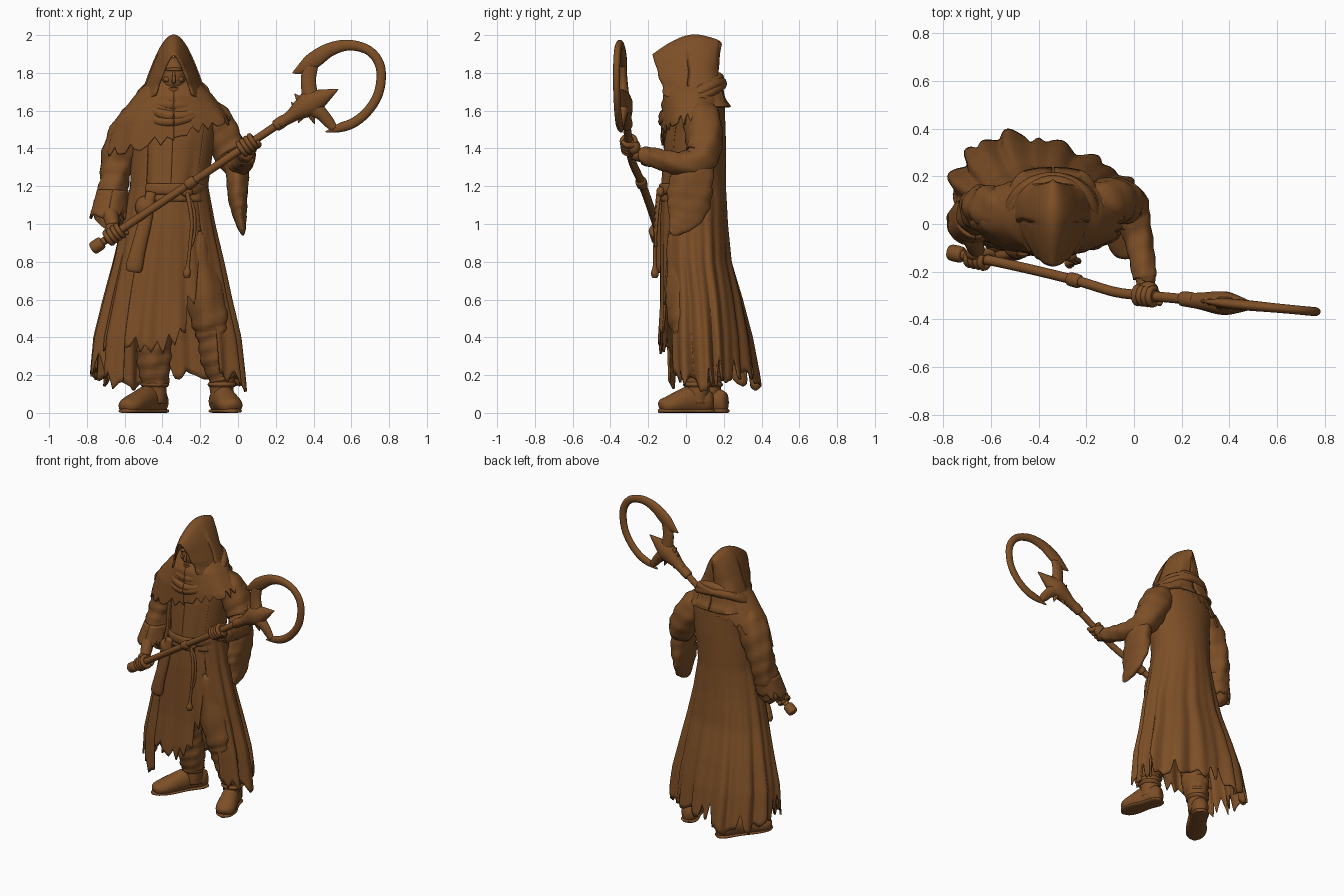
import bpy, math, random
from mathutils import Vector as V

random.seed(4)
mat = bpy.data.materials.new("warm brown")
mat.diffuse_color = (0.205, 0.078, 0.02, 1)


def make(name, verts, faces, thick=0):
    me = bpy.data.meshes.new(name)
    me.from_pydata([(v[0], v[1], max(v[2], 0)) for v in verts], [], faces)
    me.materials.append(mat)
    for p in me.polygons:
        p.use_smooth = True
    ob = bpy.data.objects.new(name, me)
    bpy.context.collection.objects.link(ob)
    if thick:
        m = ob.modifiers.new("thickness", 'SOLIDIFY')
        m.thickness, m.offset = thick, 0
    return ob


def grid_faces(rows, n, wrap):
    return [(r * n + i, r * n + (i + 1) % n, (r + 1) * n + (i + 1) % n, (r + 1) * n + i)
            for r in range(rows - 1) for i in range(n if wrap else n - 1)]


def spline(keys, sub):
    """Catmull-Rom through tuples of equal length."""
    out = []
    for i in range(len(keys) - 1):
        p = [keys[max(0, min(len(keys) - 1, i + k))] for k in (-1, 0, 1, 2)]
        for s in range(sub):
            t = s / sub
            out.append([0.5 * (2 * b + (c - a) * t + (2 * a - 5 * b + 4 * c - d) * t * t
                        + (3 * b - a - 3 * c + d) * t ** 3) for a, b, c, d in zip(*p)])
    return out + [list(keys[-1])]


def tube(name, keys, ref=(0, 1, 0), sub=5, n=16, wrinkle=0):
    """keys: x, y, z, half width, half depth along ref."""
    pts = spline([k if len(k) == 5 else (*k, k[3]) for k in keys], sub)
    verts = []
    for i, p in enumerate(pts):
        t = V(pts[min(i + 1, len(pts) - 1)][:3]) - V(pts[max(i - 1, 0)][:3])
        a = t.cross(V(ref)).normalized()
        b = a.cross(t).normalized()
        for j in range(n):
            q = 2 * math.pi * j / n
            w = 1 + wrinkle * math.sin(3 * q + i * 1.1) * math.cos(q * 2 - i * 0.6)
            verts.append(V(p[:3]) + (a * math.cos(q) * max(p[3], .002) + b * math.sin(q) * max(p[4], .002)) * w)
    m = len(pts)
    return make(name, verts, grid_faces(m, n, True) + [tuple(range(n))[::-1], tuple(range((m - 1) * n, m * n))])


def ball(name, c, r, n=20):
    verts = [(c[0] + r[0] * math.sin(f) * math.cos(q), c[1] + r[1] * math.sin(f) * math.sin(q), c[2] + r[2] * math.cos(f))
             for f in [math.pi * (i + .02) / 12.04 for i in range(13)]
             for q in [2 * math.pi * j / n for j in range(n)]]
    return make(name, verts, grid_faces(13, n, True))


def level(levels, z):
    for a, b in zip(levels, levels[1:]):
        if z >= b[0]:
            t = min(1, max(0, (a[0] - z) / (a[0] - b[0])))
            return [u + (v - u) * t for u, v in zip(a[1:], b[1:])]
    return levels[-1][1:]


def sheet(name, levels, a0, a1, top, hem, fold, ragged, scale=1.0, n=180, rows=36, waves=13, start=9):
    """Hanging cloth; angle 0 faces front, 90 faces +x; hem(angle) gives its height, folds begin below start."""
    k = n // 3
    start = min(start, top)
    teeth = [random.uniform(0, 1) * (1 if i % 2 else .35) for i in range(k + 2)]
    verts = []
    for r in range(rows):
        t = r / (rows - 1)
        for i in range(n):
            d = a0 + (a1 - a0) * i / (n - 1)
            a = math.radians(d)
            u = i / (n - 1) * k
            tooth = teeth[int(u)] + (teeth[int(u) + 1] - teeth[int(u)]) * (u % 1)
            z = top + (hem(d) + ragged * (tooth - .4) - top) * t
            cx, cy, rx, ry = level(levels, z)
            ramp = min(1, max(0, (start - z) / (start - min(hem(0), hem(180)))))
            f = scale + fold * ramp * (math.sin(waves * a) + .6 * math.sin((waves * 2 - 5) * a + 1 + 2 * t))
            x, y = rx * f * math.sin(a), -ry * f * math.cos(a)
            if y > 0:  # train sweeps to the rear left
                y += .25 * x * math.cos(a) * min(1, max(0, (1.1 - z) / .9))
            verts.append((cx + x, cy + y, z))
    return make(name, verts, grid_faces(rows, n, False), .012)


# Robe: torso, front skirt and long open coat
BODY = [(1.70, -.34, .06, .14, .11), (1.6, -.34, .06, .24, .13), (1.45, -.345, .045, .20, .15),
        (1.2, -.355, .035, .175, .16), (1.0, -.365, .035, .23, .17), (.8, -.37, .05, .285, .185),
        (.6, -.375, .075, .33, .21), (.4, -.375, .09, .375, .235), (.12, -.37, .11, .40, .25)]
COAT = [(1.70, -.34, .06, .15, .13), (1.6, -.34, .06, .24, .14), (1.45, -.345, .05, .215, .155),
        (1.2, -.365, .04, .20, .165), (1.0, -.37, .04, .24, .175)] + BODY[5:]
sheet("torso", BODY, 0, 360, 1.70, lambda d: 1.12, .025, 0, waves=9)
sheet("front_skirt", BODY, -62, 50, 1.2, lambda d: .37 + max(0, d - 12) * .019, .03, .15, .97, n=70, waves=15)
sheet("long_coat", COAT, 46, 323, 1.66, lambda d: .215 + .03 * math.sin(math.radians(3 * d)), .05, .19, start=1.3, rows=48)

# Shoulder mantle, lower over the left side of the picture
MANTLE = [(1.76, -.34, .05, .12, .12), (1.68, -.34, .04, .20, .155), (1.55, -.34, .04, .30, .165),
          (1.45, -.34, .04, .33, .168), (1.3, -.34, .04, .365, .175)]
sheet("shoulder_mantle", MANTLE, 0, 360, 1.76,
      lambda d: 1.46 + .09 * math.sin(math.radians(d)) + .16 * max(0, -math.cos(math.radians(d))), .015, .07, waves=8)

# Cowl folds round the neck
for i, (rx, ry, z, dip, r) in enumerate([(.12, .115, 1.715, .05, .034), (.145, .135, 1.69, .07, .034),
                                         (.165, .15, 1.665, .088, .032), (.18, .155, 1.645, .10, .028)]):
    tube(f"cowl_fold_{i}", [(-.34 + rx * math.sin(q), .035 - ry * math.cos(q), z - dip * math.cos(q) + .01 * math.sin(2 * q + 2 * i), r)
                            for q in [2 * math.pi * j / 16 for j in range(17)]], ref=(0, .01, 1), sub=3, n=10)

# Hood: pointed arches from the front rim to the back, each with its own lower edge
verts, NA = [], 41
arches = spline([(-.175, 1.893, .078, 1.68), (-.10, 1.945, .125, 1.66), (-.02, 1.985, .155, 1.64), (.05, 1.998, .165, 1.63),
                 (.12, 1.985, .155, 1.62), (.165, 1.97, .115, 1.62), (.18, 1.96, .06, 1.62), (.184, 1.95, .004, 1.62)], 4)
for y, zt, w, zb in arches:
    for i in range(NA):
        s = math.sin(math.pi * (i / (NA - 1) - .5))
        h = 1 - abs(s) ** 1.9
        if w < .1 and y > 0:  # rear closes as a vertical seam
            h = (1 - abs(2 * i / (NA - 1) - 1)) ** .8
        g = max(0, y) / .18
        shift = .065 * (1 - h) if y < 0 else g * (.045 * (1 - h) - .035 * math.sin(math.pi * h))
        crease = .007 * math.sin(16 * h + 14 * y) * (1 - h)
        verts.append((-.34 + (w + .02 * (1 - h) * (w > .01)) * s, y + shift + crease, zb + (zt - zb) * h))
make("hood", verts, grid_faces(len(arches), NA, False), .012)

# Face
ball("head", (-.34, -.022, 1.78), (.07, .088, .105))
ball("jaw", (-.34, -.06, 1.712), (.044, .05, .042))
ball("brow", (-.34, -.098, 1.818), (.05, .018, .01))
ball("mouth", (-.34, -.104, 1.724), (.02, .01, .006))
tube("nose", [(-.34, -.10, 1.81, .006), (-.34, -.117, 1.775, .009), (-.34, -.115, 1.755, .011), (-.34, -.10, 1.75, .006)], ref=(1, 0, 0), n=8)
for s in (-1, 1):
    ball("cheek", (-.34 + s * .035, -.083, 1.765), (.02, .02, .016))
tube("neck", [(-.34, .02, 1.74, .055), (-.34, .04, 1.58, .07)])

# Sleeves
tube("lowered_sleeve", [(-.50, .05, 1.60, .08), (-.57, .06, 1.50, .10), (-.63, .07, 1.36, .09), (-.655, .06, 1.24, .078, .09),
                        (-.67, .03, 1.13, .082, .09), (-.685, .01, 1.05, .09, .085), (-.69, 0, 1.035, .07, .07)], n=28, wrinkle=.10)
CUFF = [(1.2, -.66, .04, .075, .085), (1.0, -.695, 0, .098, .095)]
sheet("lowered_cuff", CUFF, 0, 360, 1.18, lambda d: 1.05, .06, .08, n=60, rows=8, waves=5)
tube("lowered_forearm", [(-.685, .02, 1.12, .045), (-.675, -.06, 1.05, .042), (-.66, -.11, .985, .034)])
tube("raised_sleeve", [(-.19, .07, 1.61, .08), (-.12, .09, 1.53, .10), (-.06, .095, 1.42, .095), (-.02, .07, 1.34, .085),
                       (.01, -.02, 1.32, .065), (.03, -.13, 1.34, .055), (.045, -.22, 1.36, .05), (.045, -.235, 1.362, .04)],
     ref=(1, .2, 0), n=28, wrinkle=.08)
tube("raised_forearm", [(.035, -.15, 1.34, .042), (.05, -.28, 1.375, .034)], ref=(1, 0, 0))
tube("hanging_sleeve", [(-.02, .06, 1.37, .065, .085), (-.003, .035, 1.24, .06, .112), (.0, .015, 1.13, .05, .118),
                        (.01, -.01, 1.04, .035, .092), (.02, -.05, .98, .02, .05), (.025, -.078, .95, .005, .018)], n=28, wrinkle=.07)

# Legs and boots: hip, knee, ankle, heel, toe
for side, hip, knee, ankle, heel, toe in [
        ("left", (-.44, .03, .95), (-.45, .05, .55), (-.44, .12, .15), (-.425, .165), (-.575, -.06)),
        ("right", (-.25, .0, .95), (-.16, .0, .55), (-.085, .06, .18), (-.10, .10), (-.035, -.10))]:
    tube(side + "_trouser", [(*hip, .10), (*knee, .10), *[(*[(k * (1 - f) + a * f) for k, a in zip(knee, ankle)], w) for f, w in ((.35, .09), (.7, .088))],
                             (*ankle, .07)], n=28, wrinkle=.10, sub=7)
    tube(side + "_boot_shaft", [(*ankle[:2], .30, .066), (*ankle[:2], .22, .07), (*ankle[:2], .14, .064), (*ankle[:2], .05, .06)], n=20, wrinkle=.04)
    for z in (.15, .2):
        tube(side + "_boot_strap", [(ankle[0], ankle[1], z - .014, .066), (ankle[0], ankle[1], z, .076), (ankle[0], ankle[1], z + .014, .066)], n=20)
    h, t = V((*heel, 0)), V((*toe, 0))

    def along(f, z, w, b):
        return (*(h.lerp(t, f) + V((0, 0, z))), w, b)
    tube(side + "_boot_foot", [along(-.2, .06, .03, .05), along(-.05, .06, .055, .065), along(.3, .07, .058, .078), along(.65, .055, .064, .065),
                               along(.95, .04, .065, .05), along(1.13, .035, .045, .038), along(1.2, .03, .012, .015)], ref=(0, 0, 1), n=20)
    tube(side + "_boot_sole", [along(-.21, .01, .035, .012), along(-.05, .01, .058, .014), along(.35, .01, .055, .014), along(.8, .01, .068, .014),
                               along(1.1, .01, .052, .014), along(1.22, .01, .015, .012)], ref=(0, 0, 1), n=12)

# Belt across the front only, hanging cord and pouch
tube("belt", [(-.355 + .185 * math.sin(q), .035 - .17 * math.cos(q), 1.185, .01, .03)
              for q in [math.radians(-85 + 17 * j) for j in range(11)]], ref=(0, .01, 1), sub=3, n=10)
ball("belt_knot", (-.27, -.135, 1.17), (.03, .022, .028))
tube("belt_cord", [(-.27, -.145, 1.17, .012), (-.245, -.16, 1.02, .01), (-.255, -.165, .88, .009), (-.265, -.165, .78, .011),
                   (-.27, -.165, .74, .022), (-.27, -.165, .715, .014)], n=10)
tube("belt_loop", [(-.28, -.14, 1.17, .01), (-.235, -.15, 1.08, .009), (-.23, -.16, .95, .008), (-.25, -.16, .88, .009)], n=8)
tube("hanging_scabbard", [(-.46, -.12, 1.17, .025, .015), (-.49, -.13, 1.02, .035, .02), (-.53, -.135, .86, .04, .025),
                          (-.55, -.135, .77, .045, .025), (-.555, -.135, .745, .03, .015)])
ball("belt_pouch", (-.49, -.10, 1.09), (.055, .045, .06))

# Staff, its collars and pommel
STAFF = [(-.765, -.12), (-.5, -.175), (-.25, -.235), (-.08, -.285), (.05, -.30), (.27, -.32)]


def staff(x):
    for a, b in zip(STAFF, STAFF[1:]):
        if x <= b[0]:
            break
    return (x, a[1] + (b[1] - a[1]) * (x - a[0]) / (b[0] - a[0]), 1.385 + .67 * x)


tube("staff", [(*staff(x), .021) for x, _ in STAFF])
for name, x, w, r in [("pommel", -.745, .028, .034), ("pommel_ring", -.69, .01, .027), ("middle_collar", -.25, .025, .029),
                      ("upper_collar", .07, .02, .03), ("neck_collar", .225, .03, .031)]:
    tube(name, [(*staff(x + w * s), r * k) for s, k in [(-1, .7), (-.7, 1), (.7, 1), (1, .7)]])


# Axe head: near-closed crescent, star body and spikes
def blade(name, keys):
    tube(name, [(x, -.297 - .093 * x, z, w, b) for x, z, w, b in keys], n=14)


blade("crescent_blade", [(.29, 1.80, .004, .004), (.345, 1.825, .033, .016), (.405, 1.87, .044, .022), (.49, 1.925, .036, .022),
                         (.59, 1.947, .028, .02), (.69, 1.92, .025, .019), (.748, 1.85, .025, .019), (.757, 1.76, .025, .019),
                         (.735, 1.67, .025, .019), (.68, 1.59, .025, .019), (.61, 1.535, .026, .019), (.54, 1.51, .024, .016), (.465, 1.487, .004, .004)])
blade("head_spike", [(.22, 1.53, .028, .03), (.28, 1.57, .034, .036), (.33, 1.605, .052, .045), (.38, 1.637, .068, .05), (.43, 1.663, .052, .038), (.53, 1.713, .003, .003)])
blade("upper_arm_of_head", [(.39, 1.63, .06, .04), (.378, 1.70, .043, .03), (.373, 1.77, .04, .022), (.385, 1.84, .04, .018)])
blade("lower_arm_of_head", [(.38, 1.63, .06, .04), (.44, 1.585, .036, .03), (.48, 1.54, .03, .02), (.51, 1.505, .02, .014)])
for x, z, u, w in [(.34, 1.64, .30, 1.69), (.33, 1.60, .28, 1.645), (.35, 1.60, .32, 1.535), (.38, 1.60, .405, 1.53)]:
    blade("barb", [(x, z, .03, .03), ((x + u) / 2, (z + w) / 2, .016, .016), (u, w, .002, .002)])


# Hands gripping the staff
def hand(side, x, wrist):
    c = V(staff(x))
    d = (V(staff(x + .02)) - V(staff(x - .02))).normalized()
    e1 = c - V(wrist)
    e1 = (e1 - d * e1.dot(d)).normalized()
    e2 = d.cross(e1)
    ball(side + "_palm", c - e1 * .03, (.042, .034, .042))
    for i in range(4):
        o = c + d * (i - 1.5) * .024
        tube(f"{side}_finger_{i}", [(*(o + (e1 * math.cos(q) + e2 * math.sin(q)) * .036), .0135)
                                    for q in [math.radians(g) for g in (-170, -110, -50, 10, 70, 120)]], ref=d, n=8, sub=3)
    tube(side + "_thumb", [(*(c - e1 * .035 + d * .02), .018), (*(c + e2 * .034 - e1 * .01 + d * .05), .015), (*(c + e2 * .03 + e1 * .02 + d * .06), .01)], ref=e1, n=8)


hand("lowered", -.655, (-.67, -.06, 1.05))
hand("raised", .05, (.04, -.2, 1.34))
